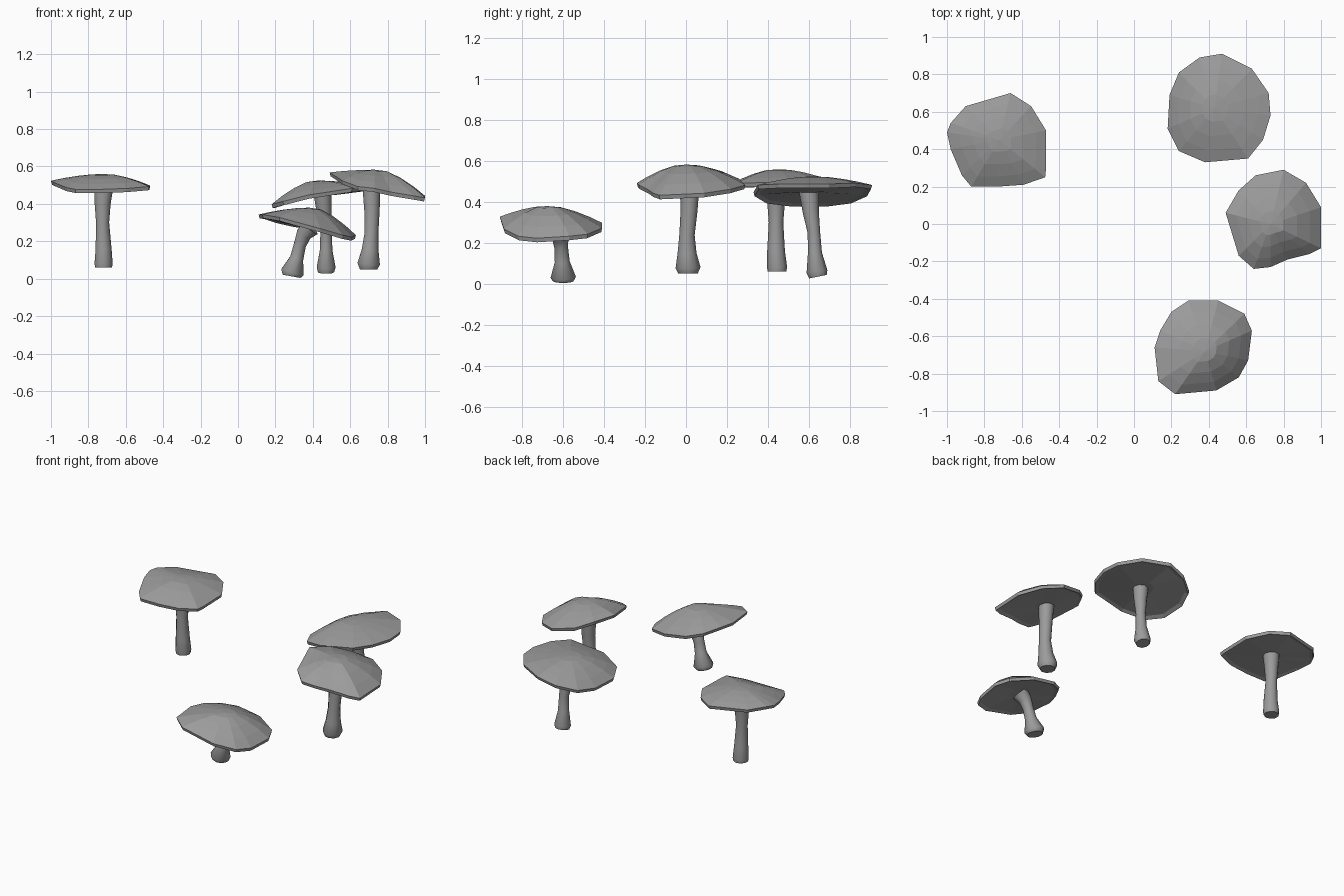
import bpy, bmesh, math
from mathutils import Vector

if "Cube" in bpy.data.objects:
    bpy.data.objects.remove(bpy.data.objects["Cube"])

grey = bpy.data.materials.new("dark_grey")
grey.diffuse_color = (0.33, 0.33, 0.33, 1)
grey.use_nodes = True
grey.node_tree.nodes["Principled BSDF"].inputs["Base Color"].default_value = grey.diffuse_color


def finish(bm, name, smooth=False):
    bmesh.ops.recalc_face_normals(bm, faces=bm.faces)
    mesh = bpy.data.meshes.new(name)
    bm.to_mesh(mesh)
    bm.free()
    mesh.materials.append(grey)
    obj = bpy.data.objects.new(name, mesh)
    bpy.context.collection.objects.link(obj)
    if smooth:
        bpy.ops.object.select_all(action='DESELECT')
        obj.select_set(True)
        bpy.context.view_layer.objects.active = obj
        bpy.ops.object.shade_smooth_by_angle(angle=math.radians(50))


def bridge(bm, a, b):
    n = len(a)
    for i in range(n):
        bm.faces.new((a[i], a[(i + 1) % n], b[(i + 1) % n], b[i]))


def fan(bm, ring, tip):
    n = len(ring)
    for i in range(n):
        bm.faces.new((ring[i], ring[(i + 1) % n], tip))


def cap(name, peak, under, rim):
    """Irregular thin dome: rings shrink from the rim to the peak and to the gills."""
    bm = bmesh.new()
    peak, under = Vector(peak), Vector(under)

    def ring(centre, t, rise, dz):
        out = []
        for p in rim:
            p = Vector(p)
            q = centre.lerp(p, t)
            q.z = p.z + (centre.z - p.z) * rise + dz
            out.append(bm.verts.new(q))
        return out

    # (centre, radial fraction, rise fraction, height offset)
    rings = [ring(*r) for r in (
        (under, 0.25, 0.92, 0), (under, 0.9, 0.15, -0.004), (under, 0.98, 0, -0.012),
        (peak, 1.0, 0, 0.008), (peak, 0.78, 0.34, 0.006), (peak, 0.52, 0.68, 0.003),
        (peak, 0.25, 0.94, 0))]
    for a, b in zip(rings, rings[1:]):
        bridge(bm, a, b)
    fan(bm, rings[0], bm.verts.new(under))
    fan(bm, rings[-1], bm.verts.new(peak))
    finish(bm, name)


def stem(name, path, sides=9):
    """Tapered stalk through (x, y, z, radius) stations, square to its path."""
    bm = bmesh.new()
    pts = [Vector(p[:3]) for p in path]
    rings = []
    for i, p in enumerate(pts):
        d = pts[min(i + 1, len(pts) - 1)] - pts[max(i - 1, 0)]
        rot = Vector((0, 0, 1)).rotation_difference(d)
        rings.append([bm.verts.new(p + rot @ Vector((
            path[i][3] * math.cos(k * math.tau / sides),
            path[i][3] * math.sin(k * math.tau / sides), 0))) for k in range(sides)])
    for a, b in zip(rings, rings[1:]):
        bridge(bm, a, b)
    bm.faces.new(rings[0])
    bm.faces.new(rings[-1])
    finish(bm, name, smooth=True)


# Left mushroom
cap("left_cap", (-.72, .45, .56), (-.72, .45, .475), [
    (-.66, .70, .50), (-.55, .63, .50), (-.47, .50, .49), (-.47, .30, .485),
    (-.475, .25, .485), (-.59, .21, .475), (-.73, .20, .47), (-.87, .20, .47),
    (-.92, .26, .48), (-.98, .40, .505), (-1.0, .49, .515), (-.98, .54, .52), (-.90, .63, .51)])
stem("left_stem", [(-.72, .445, .06, .046), (-.72, .445, .08, .05), (-.72, .44, .16, .044),
                   (-.725, .44, .3, .036), (-.725, .44, .4, .044), (-.72, .445, .49, .053)])

# Back mushroom
cap("back_cap", (.43, .62, .525), (.45, .61, .445), [
    (.47, .91, .475), (.63, .83, .485), (.72, .70, .48), (.73, .58, .48),
    (.69, .45, .48), (.61, .35, .475), (.38, .33, .44), (.24, .39, .405),
    (.18, .51, .39), (.19, .69, .39), (.24, .81, .405), (.35, .89, .44)])
stem("back_stem", [(.47, .645, .035, .044), (.47, .64, .06, .052), (.47, .63, .15, .035),
                   (.47, .625, .25, .031), (.46, .61, .35, .04), (.45, .6, .46, .05)])

# Right mushroom
cap("right_cap", (.73, 0, .583), (.71, .02, .48), [
    (.80, .29, .475), (.92, .22, .455), (1.0, .09, .435), (1.0, -.13, .425),
    (.94, -.16, .435), (.82, -.19, .455), (.73, -.23, .475), (.64, -.24, .485),
    (.56, -.17, .515), (.49, .06, .56), (.56, .18, .54), (.65, .26, .505)])
stem("right_stem", [(.697, .01, .05, .048), (.697, .01, .08, .062), (.705, .005, .15, .047),
                    (.712, .005, .24, .038), (.715, .015, .36, .042), (.712, .018, .5, .05)])

# Front mushroom with the bent stem
cap("front_cap", (.38, -.68, .38), (.38, -.63, .28), [
    (.29, -.41, .29), (.45, -.41, .265), (.59, -.48, .235), (.63, -.57, .225),
    (.61, -.73, .215), (.56, -.82, .225), (.44, -.89, .26), (.22, -.91, .32),
    (.13, -.84, .335), (.11, -.66, .335), (.14, -.57, .33), (.20, -.47, .31)])
stem("front_stem", [(.285, -.6, .013, .05), (.289, -.6, .035, .063), (.313, -.605, .11, .037),
                    (.33, -.61, .18, .034), (.35, -.615, .235, .042), (.385, -.625, .275, .055)])
